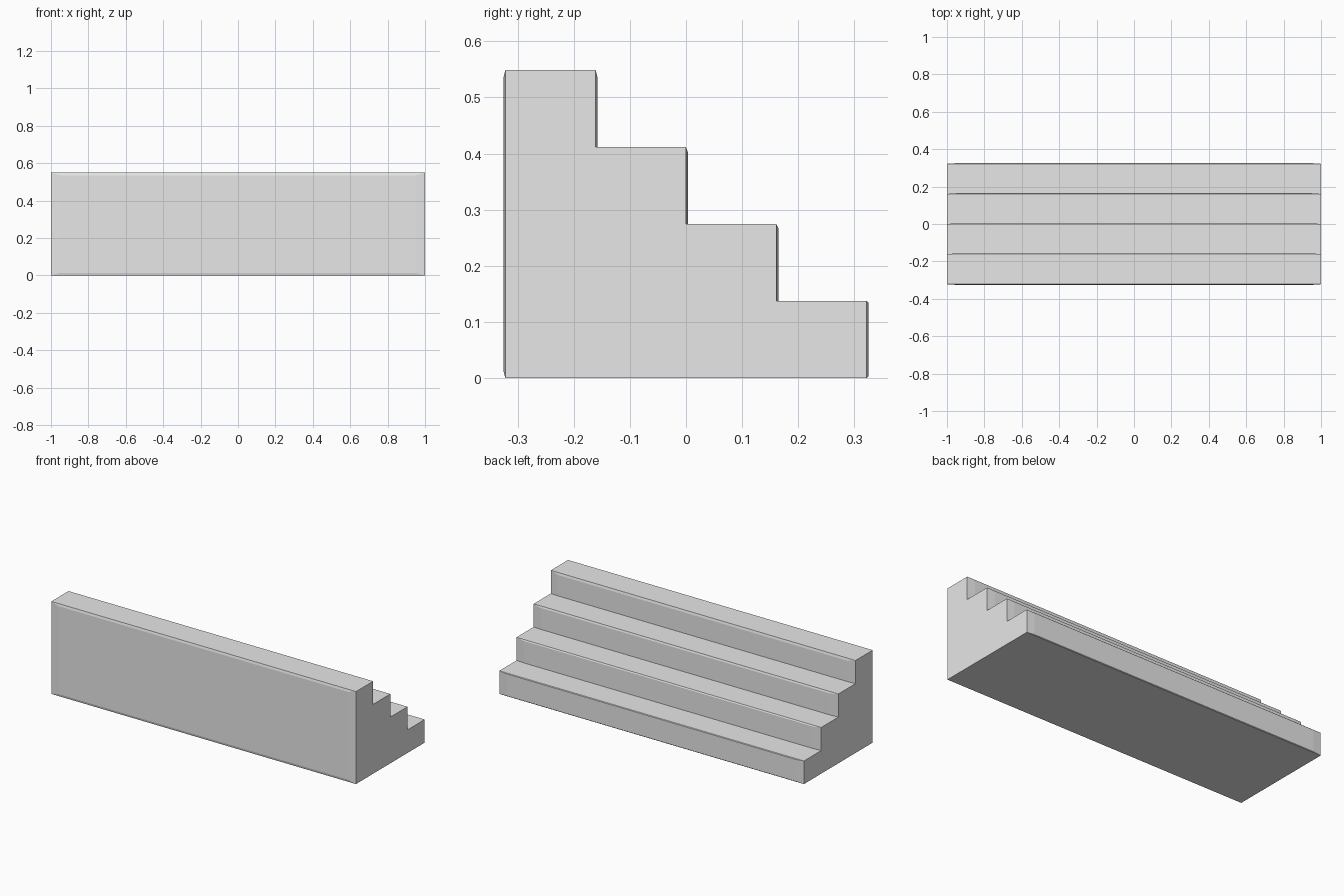
import bpy, bmesh
from mathutils import Vector

cube = bpy.data.objects.get("Cube")
if cube:
    bpy.data.objects.remove(cube, do_unlink=True)

STEPS = 4
WIDTH = 2.0
DEPTH = 0.161      # tread depth
RISE = 0.1372      # riser height
PANEL = 0.95       # size of the raised panel relative to its face
BULGE = 0.0035     # how far the panel stands out

grey = bpy.data.materials.new("light_grey")
grey.use_nodes = True
colour = (0.8, 0.8, 0.8, 1)
grey.diffuse_color = colour
grey.node_tree.nodes["Principled BSDF"].inputs["Base Color"].default_value = colour


def raise_panel(bm, face):
    """Extrude a face slightly and shrink it, leaving a shallow bevelled border."""
    normal, centre = face.normal.copy(), face.calc_center_median()
    new = bmesh.ops.extrude_discrete_faces(bm, faces=[face])["faces"][0]
    for v in new.verts:
        v.co = centre + (v.co - centre) * PANEL + normal * BULGE


def make_step(name, y_front, height, raise_front):
    bm = bmesh.new()
    bmesh.ops.create_cube(bm, size=1)
    for v in bm.verts:
        v.co = Vector((v.co.x * WIDTH,
                       y_front + (v.co.y + 0.5) * DEPTH,
                       (v.co.z + 0.5) * height))
    bm.normal_update()
    # Riser faces the back; the tallest step also has the big front panel
    for face in list(bm.faces):
        if face.normal.y > 0.9 or (raise_front and face.normal.y < -0.9):
            raise_panel(bm, face)
    bmesh.ops.recalc_face_normals(bm, faces=bm.faces)
    mesh = bpy.data.meshes.new(name)
    bm.to_mesh(mesh)
    bm.free()
    mesh.materials.append(grey)
    obj = bpy.data.objects.new(name, mesh)
    bpy.context.collection.objects.link(obj)


# Steps descend from the tall front wall towards the back
for i in range(STEPS):
    make_step(f"step_{STEPS - i}", (i - STEPS / 2) * DEPTH,
              (STEPS - i) * RISE, raise_front=(i == 0))
